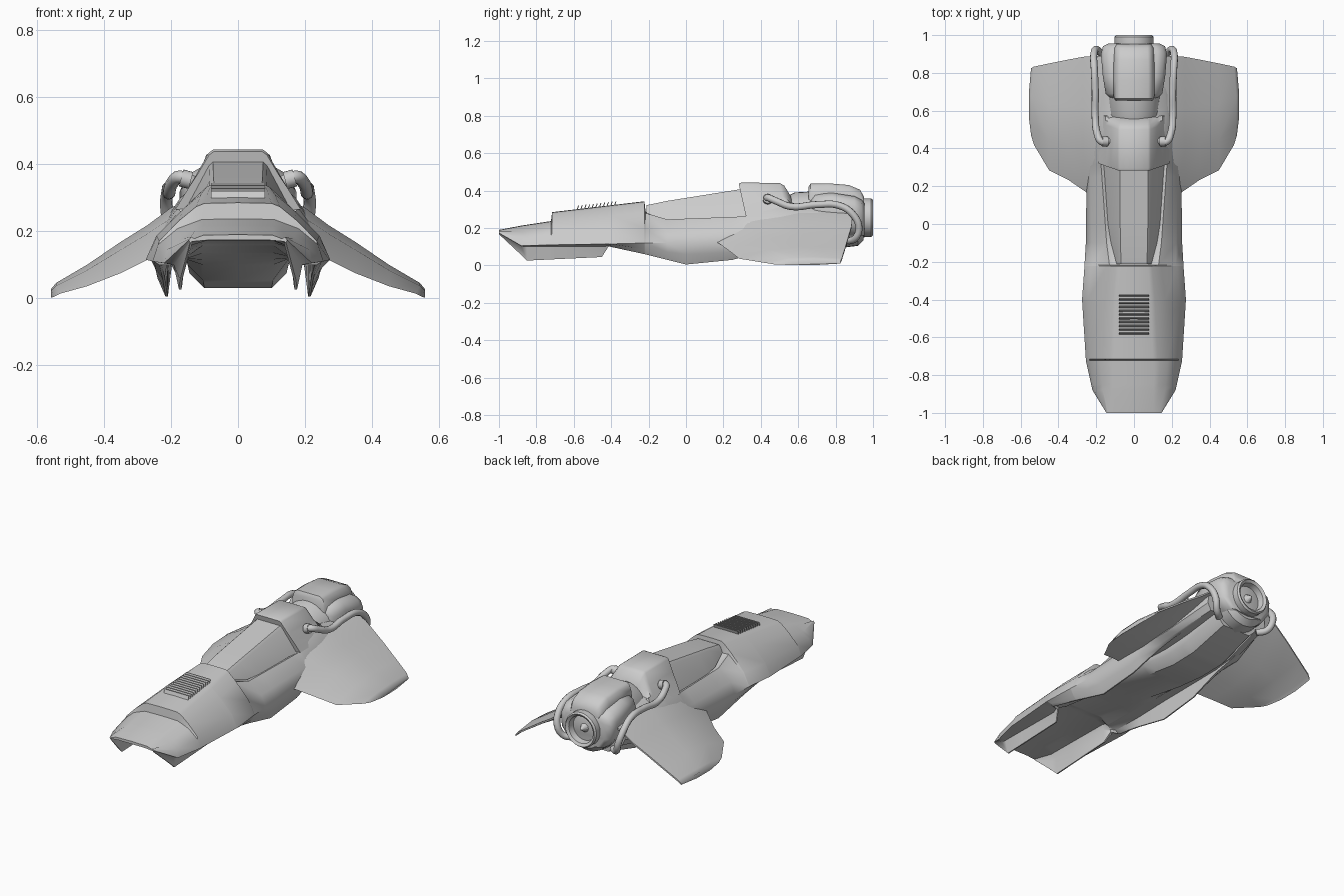
import bpy, bmesh, math

old = bpy.data.objects.get("Cube")
if old:
    bpy.data.objects.remove(old, do_unlink=True)

GREY = (0.6, 0.6, 0.6, 1)
grey = bpy.data.materials.new("plain grey")
grey.use_nodes = True
grey.diffuse_color = GREY
grey.node_tree.nodes["Principled BSDF"].inputs["Base Color"].default_value = GREY


def finish(obj, angle=35):
    """Give the object its colour and smooth shading with sharp edges."""
    obj.data.materials.clear()
    obj.data.materials.append(grey)
    bpy.ops.object.select_all(action='DESELECT')
    obj.select_set(True)
    bpy.context.view_layer.objects.active = obj
    bpy.ops.object.shade_smooth_by_angle(angle=math.radians(angle))
    return obj


def loft(name, rings, angle=35):
    """Skin a list of closed rings that have equal point counts, and cap the ends."""
    bm = bmesh.new()
    rows = [[bm.verts.new(p) for p in ring] for ring in rings]
    n = len(rows[0])
    for a, b in zip(rows, rows[1:]):
        for i in range(n):
            j = (i + 1) % n
            bm.faces.new((a[i], a[j], b[j], b[i]))
    bm.faces.new(rows[0])
    bm.faces.new(rows[-1])
    bmesh.ops.recalc_face_normals(bm, faces=bm.faces)
    mesh = bpy.data.meshes.new(name)
    bm.to_mesh(mesh)
    bm.free()
    obj = bpy.data.objects.new(name, mesh)
    bpy.context.collection.objects.link(obj)
    return finish(obj, angle)


def mirrored(y, half, slant=0):
    """Ring at y from a half profile running top centre to bottom centre."""
    top = half[0][1]
    right = [(x, y + (top - z) * slant, z) for x, z in half]
    return right + [(-x, py, z) for x, py, z in reversed(right[1:-1])]


def lerp_at(y, table):
    """Linear lookup of the row values at y."""
    if y <= table[0][0]:
        return table[0][1:]
    for a, b in zip(table, table[1:]):
        if y <= b[0]:
            t = (y - a[0]) / (b[0] - a[0])
            return [p + (q - p) * t for p, q in zip(a[1:], b[1:])]
    return table[-1][1:]


def lathe(name, profile, centre_z, segments=32):
    """Revolve (y, radius) points about a lengthwise axis."""
    rings = []
    for y, r in profile:
        angles = [math.tau * i / segments for i in range(segments)]
        rings.append([(r * math.cos(a), y, centre_z + r * math.sin(a)) for a in angles])
    return loft(name, rings)


# Hull: upper rows are y, deck half width, deck z, shoulder x and z, chine x and z
upper = [(-1, .13, .19, .14, .183, .146, .174),
         (-.88, .13, .213, .165, .178, .22, .105),
         (-.722, .135, .237, .18, .208, .255, .11),
         (-.716, .125, .285, .175, .232, .255, .11),
         (-.4, .11, .322, .165, .265, .275, .115),
         (-.222, .095, .343, .145, .285, .262, .12),
         (-.216, .095, .288, .13, .28, .262, .12),
         (-.1, .115, .248, .145, .246, .255, .12),
         (.318, .15, .262, .175, .262, .25, .13),
         (.34, .11, .35, .172, .28, .25, .13),
         (.5, .11, .36, .172, .3, .25, .13),
         (.57, .1, .34, .17, .3, .25, .13),
         (.86, .09, .33, .16, .27, .2, .2)]
# Lower rows are y, blade root x z, blade tip x z, inner root x z, keel x z, belly z
lower = [(-1, .145, .17, .143, .167, .141, .167, .136, .17, .174),
         (-.88, .192, .1, .173, .055, .163, .12, .155, .155, .174),
         (-.85, .192, .1, .176, .026, .164, .12, .155, .155, .173),
         (-.45, .187, .1, .172, .045, .162, .12, .155, .15, .165),
         (-.415, .2, .104, .19, .1, .18, .115, .155, .14, .16),
         (-.405, .25, .11, .235, .1, .21, .115, .155, .125, .158),
         (-.22, .245, .085, .225, .06, .215, .115, .155, .12, .135),
         (0, .24, .06, .216, .005, .209, .115, .155, .115, .1),
         (.25, .235, .07, .213, .03, .207, .115, .155, .115, .055),
         (.45, .22, .1, .205, .09, .2, .11, .15, .11, .03),
         (.62, .21, .12, .2, .12, .19, .12, .15, .12, .034),
         (.86, .18, .16, .17, .16, .16, .16, .14, .16, .1)]
stations = sorted({r[0] for r in upper} | {r[0] for r in lower})
rings = []
for y in stations:
    wd, zd, ws, zs, wc, zc = lerp_at(y, upper)
    xr, zr, xt, zt, xi, zi, xk, zk, zb = lerp_at(y, lower)
    bulge = .012 if y > -.9 else 0
    rings.append(mirrored(y, [(0, zd), (wd * .8, zd - .002), (wd, zd - .012), (ws, zs),
                              (wc * .6 + ws * .4 + bulge, zc * .6 + zs * .4 + bulge), (wc, zc),
                              (xr, zr), (xt, zt), (xt - .007, zt), (xi, zi), (xk, zk),
                              (xk - .005, min(zk, zb + .045)), (xk - .05, zb), (0, zb)]))
loft("hull", rings, angle=42)

# Raised roof behind the canopy, with raked front posts
roof = [(.282, .086, .437), (.295, .088, .443), (.5, .088, .441), (.525, .085, .427), (.56, .08, .37)]
loft("roof", [mirrored(y, [(0, z), (w * .85, z), (w, z - .01), (.122, z - .07),
                           (.15, .325), (.187, .265), (0, .255)], .22) for y, w, z in roof], 45)

# Canopy with flat top and sloping side panes
canopy = [(-.212, .068, .322, .092, .28), (-.1, .072, .345, .122, .244),
          (0, .073, .361, .138, .244), (.32, .075, .412, .16, .258)]
loft("canopy", [mirrored(y, [(0, z), (w, z), (w + .012, z - .012), (wb, zb), (0, zb - .02)])
                for y, w, z, wb, zb in canopy], angle=30)

# Deck grille: a row of leaning slats
for i in range(11):
    y = -.585 + i * .02
    z = .3 + i * .0023
    loft("grille_slat", [[(x, y - .003, z - .01), (x, y + .003, z - .01),
                          (x, y + .013, z + .02), (x, y + .008, z + .02)]
                         for x in (-.08, .08)])

# Wings: x, leading y and z, trailing y, crest z, thickness
wing = [(.15, .08, .17, .89, .295, .12), (.2, .13, .145, .89, .27, .11),
        (.27, .18, .115, .885, .218, .085), (.35, .235, .075, .87, .168, .065),
        (.45, .285, .036, .85, .1, .045), (.53, .42, .014, .833, .046, .028),
        (.545, .47, .006, .825, .028, .026)]
for side in (1, -1):
    rings = []
    for x, y0, z0, y1, z, t in wing:
        ya, yb = y0 + (y1 - y0) * .28, y0 + (y1 - y0) * .62
        bow = .012 if x > .5 else 0
        rings.append([(side * px, py, pz) for px, py, pz in
                      ((x, y0, z0), (x + bow, ya, z - .25 * (z - z0)), (x + bow, yb, z),
                       (x, y1, z - .008), (x, y1, z - .018),
                       (x + bow, yb, z - t), (x + bow, ya, min(z0, z - t)))])
    loft("wing", rings, angle=45)

# Engine barrel, rear nozzle with hollow throat, its cone, and the neck
lathe("engine_barrel", [(.5, .1), (.58, .14), (.84, .155), (.92, .145), (.95, .115)], .25)
lathe("nozzle", [(.93, .1), (.955, .103), (.99, .103), (1, .095), (.99, .08), (.93, .07), (.92, .01)], .255)
lathe("nozzle_cone", [(.91, .055), (.99, .003)], .255, 12)
lathe("neck_collar", [(.575, .1), (.58, .115), (.615, .118), (.63, .108), (.67, .11)], .25)

# Engine side lobes under the cowl: y, half width, top z
lobes = [(.665, .125, .36), (.69, .15, .38), (.78, .165, .388), (.9, .175, .37), (.94, .165, .35),
         (.955, .135, .33)]
loft("engine_lobes", [mirrored(y, [(0, z), (w - .05, z), (w - .015, z - .02), (w, z - .055),
                                   (w - .005, .22), (w - .05, .16), (0, .15)])
                      for y, w, z in lobes], 50)

# Engine cowl over the top: y, half width, top z
cowl = [(.655, .085, .42), (.665, .093, .437), (.76, .095, .439), (.87, .093, .43),
        (.93, .09, .405), (.953, .085, .365)]
loft("engine_cowl", [mirrored(y, [(0, z), (w * .8, z), (w, z - .012), (w + .014, z - .05),
                                  (w + .014, .3), (0, .3)]) for y, w, z in cowl], 45)

# Side pipes and their end collars
path = [(.13, .44, .345), (.17, .435, .362), (.195, .48, .345), (.205, .56, .315), (.205, .7, .325),
        (.21, .82, .32), (.213, .895, .27), (.2, .925, .2), (.175, .905, .145), (.13, .87, .13)]
for side in (1, -1):
    curve = bpy.data.curves.new("side_pipe", 'CURVE')
    curve.dimensions = '3D'
    curve.bevel_depth = .019
    curve.bevel_resolution = 3
    curve.resolution_u = 6
    curve.use_fill_caps = True
    spline = curve.splines.new('BEZIER')
    spline.bezier_points.add(len(path) - 1)
    for point, (x, y, z) in zip(spline.bezier_points, path):
        point.co = (side * x, y, z)
        point.handle_left_type = point.handle_right_type = 'AUTO'
    pipe = bpy.data.objects.new("side_pipe", curve)
    bpy.context.collection.objects.link(pipe)
    bpy.ops.object.select_all(action='DESELECT')
    pipe.select_set(True)
    bpy.context.view_layer.objects.active = pipe
    bpy.ops.object.convert(target='MESH')
    finish(bpy.context.view_layer.objects.active, 50)
    bpy.ops.mesh.primitive_cylinder_add(vertices=20, radius=.026, depth=.03,
                                        location=(side * .155, .437, .355),
                                        rotation=(0, math.radians(75) * side, 0))
    bpy.context.object.name = "pipe_collar"
    finish(bpy.context.object)
